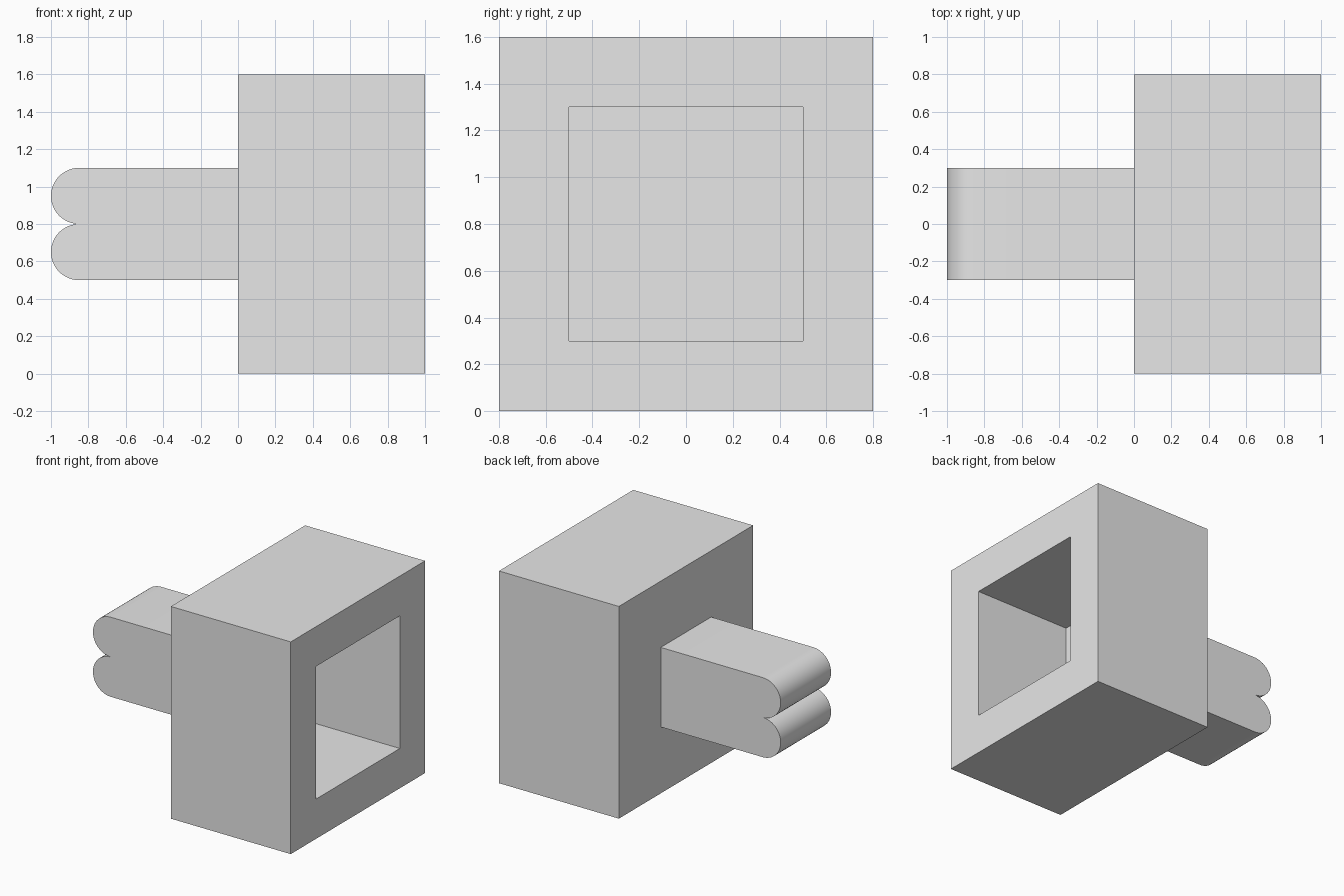
import bpy, bmesh, math
from mathutils import Vector, Matrix

cube = bpy.data.objects.get("Cube")
if cube:
    bpy.data.objects.remove(cube, do_unlink=True)

# One plain grey for everything
grey = bpy.data.materials.new("light_grey")
grey.use_nodes = True
colour = (0.8, 0.8, 0.8, 1.0)
grey.diffuse_color = colour
grey.node_tree.nodes["Principled BSDF"].inputs["Base Color"].default_value = colour


def finish(name, bm):
    bmesh.ops.recalc_face_normals(bm, faces=bm.faces)
    mesh = bpy.data.meshes.new(name)
    bm.to_mesh(mesh)
    bm.free()
    mesh.materials.append(grey)
    obj = bpy.data.objects.new(name, mesh)
    bpy.context.collection.objects.link(obj)
    return obj


# Square housing with a deep pocket in its +x face
WIDTH, RIM, POCKET = 1.6, 0.3, 0.8
bm = bmesh.new()
place = Matrix.Translation((0.5, 0, WIDTH / 2)) @ Matrix.Diagonal((1, WIDTH, WIDTH, 1))
bmesh.ops.create_cube(bm, size=1, matrix=place)
mouth = max(bm.faces, key=lambda f: f.calc_center_median().x)
bmesh.ops.inset_region(bm, faces=[mouth], thickness=RIM, use_even_offset=True)
floor = bmesh.ops.extrude_discrete_faces(bm, faces=[mouth])["faces"][0]
bmesh.ops.translate(bm, verts=floor.verts, vec=(-POCKET, 0, 0))
finish("housing", bm)

# Square tongue ending in two stacked round lobes, rooted in the housing wall
RADIUS, HALF, MIDDLE, STEPS = 0.15, 0.3, 0.8, 24
profile = [(0.1, MIDDLE + HALF)]
for lobe, centre in enumerate((MIDDLE + RADIUS, MIDDLE - RADIUS)):
    for i in range(lobe, STEPS + 1):  # the lobes share the notch point
        a = math.pi * i / STEPS
        profile.append((-1 + RADIUS - RADIUS * math.sin(a), centre + RADIUS * math.cos(a)))
profile.append((0.1, MIDDLE - HALF))

bm = bmesh.new()
side = bm.faces.new([bm.verts.new((x, -HALF, z)) for x, z in profile])
swept = bmesh.ops.extrude_face_region(bm, geom=[side])["geom"]
bmesh.ops.translate(bm, vec=Vector((0, 2 * HALF, 0)),
                    verts=[v for v in swept if isinstance(v, bmesh.types.BMVert)])
tongue = finish("lobed_tongue", bm)

bpy.ops.object.select_all(action="DESELECT")
tongue.select_set(True)
bpy.context.view_layer.objects.active = tongue
bpy.ops.object.shade_smooth_by_angle(angle=math.radians(30))
